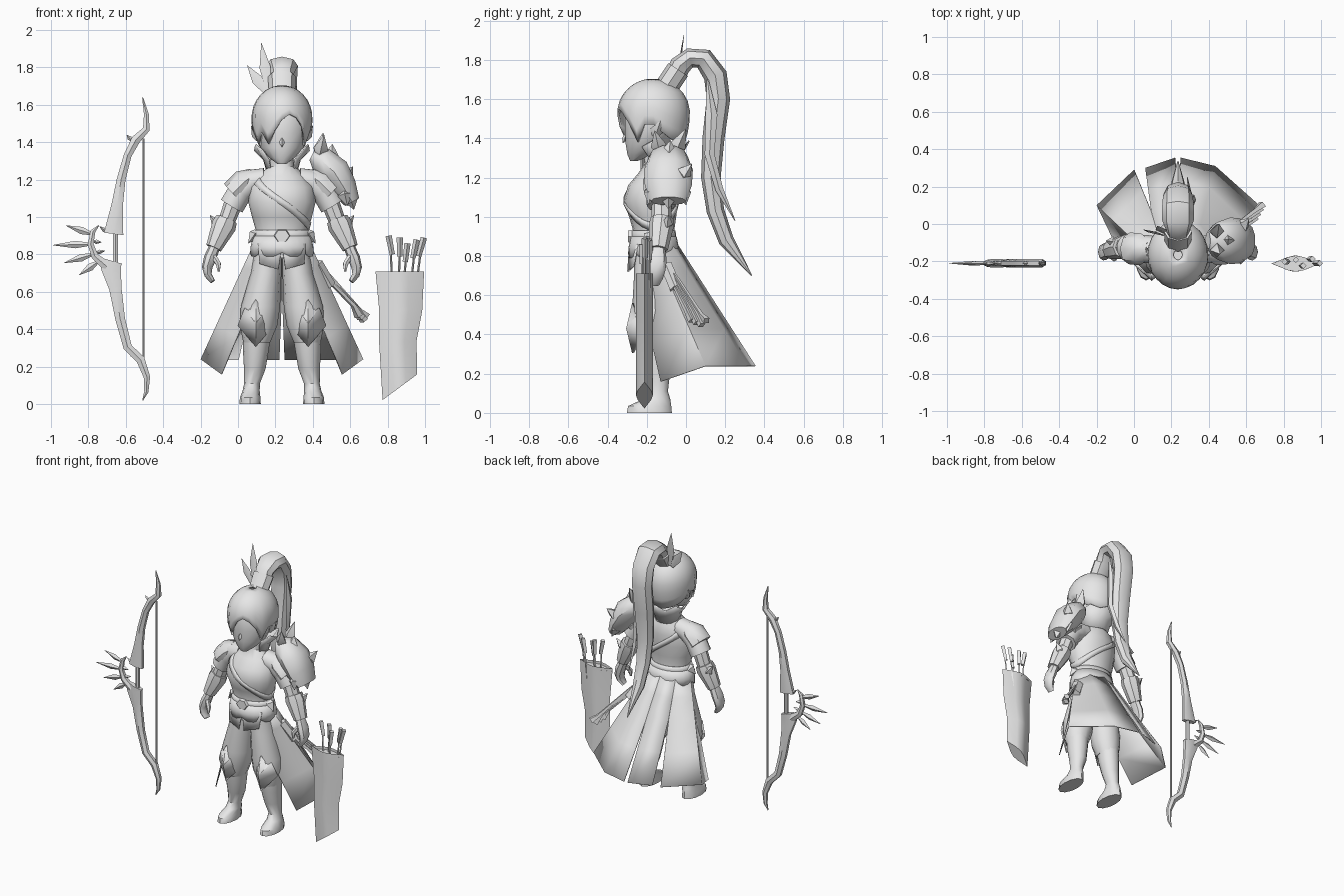
import bpy, bmesh, math
from mathutils import Vector

CX = 0.235  # centre line of the figure
grey = bpy.data.materials.new("plain_grey")
grey.diffuse_color = (0.8, 0.8, 0.8, 1)


def make(name, verts, faces, ox=0.0, mirror=False, thick=0.0):
    me = bpy.data.meshes.new(name)
    me.from_pydata([tuple(v) for v in verts], [], faces)
    bm = bmesh.new()
    bm.from_mesh(me)
    bmesh.ops.recalc_face_normals(bm, faces=bm.faces)
    bm.to_mesh(me)
    bm.free()
    me.materials.append(grey)
    ob = bpy.data.objects.new(name, me)
    ob.location.x = ox
    bpy.context.collection.objects.link(ob)
    if thick:
        ob.modifiers.new("thickness", 'SOLIDIFY').thickness = thick
    if mirror:
        ob.modifiers.new("mirror", 'MIRROR')
    return ob


def tube(name, pts, n=10, ref=(1, 0, 0), flat=False, ox=CX, mirror=False, caps=True):
    """Loft of ellipses (x, y, z, half size along ref, half size across)."""
    ref, verts, faces = Vector(ref), [], []
    c = [Vector(p[:3]) for p in pts]
    for i, p in enumerate(pts):
        t = Vector((0, 0, 1)) if flat else (c[min(i + 1, len(c) - 1)] - c[max(i - 1, 0)]).normalized()
        u = (ref - t * ref.dot(t)).normalized()
        v = t.cross(u)
        for k in range(n):
            a = math.tau * k / n
            verts.append(c[i] + u * p[3] * math.cos(a) + v * p[4] * math.sin(a))
    for i in range(len(pts) - 1):
        for k in range(n):
            j = (k + 1) % n
            faces.append((i * n + k, i * n + j, (i + 1) * n + j, (i + 1) * n + k))
    if caps:
        faces += [tuple(range(n)), tuple(range((len(pts) - 1) * n, len(pts) * n))]
    return make(name, verts, faces, ox, mirror)


def sheet(name, cols, closed=False, **kw):
    """Grid surface from equal-length columns of points."""
    m, n = len(cols[0]), len(cols)
    faces = [(i * m + r, i * m + r + 1, (i + 1) % n * m + r + 1, (i + 1) % n * m + r)
             for i in range(n if closed else n - 1) for r in range(m - 1)]
    return make(name, [p for c in cols for p in c], faces, CX, **kw)


def spike(name, a, b, r, ry=None, mid=0.35, ox=CX, n=4, mirror=False, ref=(0, 1, 0)):
    a, b = Vector(a), Vector(b)
    m, ry = a.lerp(b, mid), r if ry is None else ry
    return tube(name, [(*a, ry * .4, r * .4), (*m, ry, r), (*b, .001, .001)], n, ref, ox=ox, mirror=mirror)


# torso and neck: z, y centre, half width, half depth
TORSO = [(.78, -.165, .15, .115), (.85, -.165, .15, .115), (.93, -.165, .14, .105), (1.0, -.17, .16, .12),
         (1.08, -.18, .18, .14), (1.16, -.165, .17, .13), (1.22, -.145, .13, .10), (1.27, -.14, .07, .07),
         (1.34, -.16, .055, .055)]
tube("torso", [(0, y, z, a, b) for z, y, a, b in TORSO], 16, flat=True)


def on_torso(a, z, s=1.04):
    """Point just outside the torso; angle 0 faces front."""
    for p, q in zip(TORSO, TORSO[1:]):
        if z <= q[0]:
            break
    f = (z - p[0]) / (q[0] - p[0])
    y, rx, ry = [p[i] + (q[i] - p[i]) * f for i in (1, 2, 3)]
    return (s * rx * math.sin(a), y - s * ry * math.cos(a), z)


ring = [math.tau * k / 24 for k in range(24)]
sheet("chest_strap", [[on_torso(a, 1.08 - .13 * math.sin(a) + d) for d in (-.02, .02)] for a in ring], True, thick=.01)
sheet("belt", [[on_torso(a, z, 1.06) for z in (.885, .905, .93)] for a in ring], True, thick=.012)
sheet("coat_hem", [[on_torso(a, .9, 1.08), on_torso(a, .84, 1.12),
                    on_torso(a, .79 if k % 3 else .81, 1.13)] for k, a in enumerate(ring)], True, thick=.008)
tube("buckle", [(0, -.272, .9, .045, .04), (0, -.295, .9, .04, .034)], 6)
for s in (-1, 1):  # pointed front flaps
    make("front_flap", [(0, -.29, .86), (s * .13, -.25, .86), (s * .12, -.27, .75), (s * .02, -.30, .72)],
         [(0, 1, 2, 3)], CX, thick=.008)
    spike("waist_tab", (s * .13, -.17, .93), (s * .18, -.19, .86), .03, .04)

# long split coat skirt: top point, bottom point, slit offset
COLS = [((-.05, -.28, .82), (-.325, -.13, .16), 0), ((-.15, -.17, .86), (-.435, .10, .24), 0),
        ((-.10, -.08, .87), (-.21, .29, .24), -.025), None, ((-.10, -.08, .87), (-.21, .30, .24), .035),
        ((0, -.055, .88), (0, .355, .24), -.015), None, ((0, -.055, .88), (0, .355, .24), .015),
        ((.10, -.08, .87), (.20, .31, .24), 0), ((.15, -.17, .86), (.435, .10, .24), 0),
        ((.05, -.28, .82), (.325, -.13, .16), 0)]
panel = []
for col in COLS + [None]:
    if col is None:
        sheet("coat_skirt", panel, thick=.006)
        panel = []
        continue
    top, bot, off = Vector(col[0]), Vector(col[1]), col[2]
    panel.append([top.lerp(bot, t) + Vector((off * max(0, t - .4) / .6, 0, 0)) for t in (0, .2, .4, .7, 1)])

# legs
tube("trouser", [(.07, -.165, .86, .07, .10), (.085, -.165, .7, .082, .10), (.115, -.17, .52, .105, .105),
                 (.125, -.17, .42, .10, .10), (.135, -.165, .33, .072, .08)], 12, flat=True, mirror=True)
tube("boot", [(.135, -.16, .36, .075, .08), (.14, -.155, .28, .068, .075), (.145, -.145, .19, .058, .062),
              (.16, -.14, .11, .042, .048), (.165, -.15, .07, .046, .07), (.17, -.185, .035, .055, .11),
              (.17, -.187, 0, .057, .115)], 12, flat=True, mirror=True)
KNEE = [(0, .56), (.04, .50), (.06, .515), (.097, .42), (0, .305), (-.097, .42), (-.06, .515), (-.04, .50)]
make("knee_guard", [(.14, -.305, .43)] + [(.14 + x, -.275 + abs(x) * .6, z) for x, z in KNEE],
     [(0, i + 1, (i + 1) % 8 + 1) for i in range(8)], CX, True, .012)

# arms
tube("sleeve", [(.09, -.14, 1.20, .07, .065), (.16, -.135, 1.19, .075, .07), (.22, -.13, 1.14, .075, .07),
                (.268, -.125, 1.06, .075, .07)], 10, (0, 1, 0), mirror=True)
tube("shoulder_cap", [(.15, -.135, 1.225, .05, .04), (.2, -.135, 1.19, .085, .07), (.26, -.13, 1.13, .085, .07)],
     8, (0, 1, 0), mirror=True)
tube("forearm", [(.25, -.125, 1.10, .05, .05), (.295, -.125, .98, .05, .045), (.36, -.14, .83, .035, .033)],
     8, (0, 1, 0), mirror=True)
tube("cuff", [(.295, -.122, .99, .06, .058), (.31, -.125, .955, .063, .066), (.365, -.14, .835, .048, .043)],
     8, (0, 1, 0), mirror=True)
spike("elbow_point", (.33, -.1, .94), (.385, -.09, 1.01), .03, mirror=True)
tube("hand", [(.36, -.14, .84, .035, .03), (.385, -.145, .78, .047, .033), (.4, -.15, .73, .045, .028),
              (.395, -.155, .69, .038, .02), (.37, -.16, .655, .025, .014)], 8, (0, 1, 0), mirror=True)
tube("thumb", [(.365, -.165, .79, .016, .016), (.34, -.185, .75, .016, .016), (.338, -.19, .71, .007, .007)],
     6, (0, 1, 0), mirror=True)

# single large pauldron with pointed edges
tube("pauldron", [(.16, -.09, 1.33, .05, .03), (.21, -.09, 1.305, .10, .075), (.28, -.09, 1.24, .125, .09),
                  (.33, -.09, 1.16, .12, .075), (.375, -.09, 1.08, .09, .045)], 10, (0, 1, 0))
for a, b, r in [((.2, -.06, 1.32), (.22, .0, 1.45), .04), ((.2, -.13, 1.32), (.225, -.16, 1.44), .04),
                ((.26, -.09, 1.3), (.27, -.08, 1.39), .04), ((.33, -.03, 1.2), (.38, .03, 1.27), .04),
                ((.36, -.09, 1.12), (.385, -.09, 1.04), .04), ((.33, -.17, 1.15), (.35, -.19, 1.06), .04),
                ((.33, -.02, 1.15), (.36, .0, 1.06), .04)]:
    spike("pauldron_point", a, b, r)

# collar
sheet("collar", [[(r * math.sin(a), -.125 - r * math.cos(a) * .95, z) for r, z in
                  ((.075, 1.24), (.095, 1.31), (.145, 1.36 + .03 * (k % 2)))]
                 for k, a in enumerate(math.radians(45 + 27 * i) for i in range(11))], thick=.008)

# head
tube("head", [(0, -.265, 1.285, .025, .02), (0, -.235, 1.315, .065, .065), (0, -.2, 1.37, .115, .11),
              (0, -.18, 1.45, .14, .135), (0, -.172, 1.55, .145, .14), (0, -.17, 1.64, .09, .09)], 14, flat=True)
spike("nose", (0, -.30, 1.43), (0, -.322, 1.375), .014, mid=.6)
spike("ear", (.13, -.16, 1.41), (.165, -.13, 1.49), .02, .035, mirror=True)

# hair cap with pointed fringe; lower edge every 15 degrees from the front
EDGE = [1.52, 1.55, 1.53, 1.48, 1.38, 1.47, 1.47, 1.43, 1.40, 1.38, 1.37, 1.36,
        1.36, 1.36, 1.37, 1.38, 1.40, 1.43, 1.47, 1.45, 1.38, 1.46, 1.39, 1.46]
cols = []
for a, e in zip(ring, EDGE):
    col = []
    for i in range(9):
        z = 1.703 - (1.703 - e) * (i / 8) ** 1.6
        t = (z - 1.53) / (.175 if z > 1.53 else .30)
        r = math.sqrt(max(0, 1 - t * t))
        col.append((.163 * r * math.sin(a), -.165 - .185 * r * math.cos(a), z))
    cols.append(col)
sheet("hair_cap", cols, True, thick=.012)

# ponytail, its holder and loose locks
TAIL = [(-.07, 1.69, .055, .05), (-.03, 1.77, .065, .055), (.02, 1.81, .085, .05), (.09, 1.805, .085, .055),
        (.15, 1.72, .08, .06), (.165, 1.6, .075, .06), (.14, 1.4, .07, .056), (.127, 1.2, .06, .05),
        (.15, 1.03, .05, .045), (.205, .88, .04, .04), (.335, .70, .003, .003)]
tube("ponytail", [(0, *p) for p in TAIL], 8)
tube("hair_tie", [(0, -.10, 1.66, .07, .06), (0, -.04, 1.75, .075, .06)], 8)
tube("loose_lock", [(.075, .11, 1.7, .005, .005), (.085, .13, 1.52, .012, .03), (.08, .12, 1.32, .012, .025),
                    (.06, .17, 1.14, .012, .02), (.05, .25, .98, .002, .002)], 4)
for a, b in [((-.07, -.05, 1.67), (-.11, -.01, 1.93)), ((-.08, -.06, 1.66), (-.185, -.03, 1.81))]:
    spike("hair_feather", a, b, .03, .006, .5)

# arrows carried at the hip
for i in range(4):
    tube("hip_arrow", [(.20 + .012 * i, -.09 + .01 * i, .71, .008, .008),
                       (.38 + .012 * i, .0 + .025 * i, .53 - .01 * i, .014, .014),
                       (.41 + .014 * i, .03 + .025 * i, .47 - .012 * (i % 3), .024, .02)], 4)
tube("hip_holder", [(.18, -.10, .75, .04, .035), (.25, -.05, .63, .04, .035)], 6)
make("side_sash", [(.18, -.09, .70), (.20, -.04, .40), (.27, .0, .41)], [(0, 1, 2)], CX, thick=.006)

# bow: x, z, half width along each limb
BY = -.21


def limb(name, pts):
    tube(name, [(x, BY, z, min(.022, w), w) for x, z, w in pts], 6, (0, 1, 0), ox=0)


limb("bow_upper_limb", [(-.51, 1.64, .003), (-.49, 1.55, .015), (-.49, 1.47, .022), (-.545, 1.415, .028),
                        (-.59, 1.33, .024), (-.625, 1.2, .027), (-.645, 1.07, .035), (-.665, .91, .06)])
limb("bow_lower_limb", [(-.67, .765, .06), (-.68, .73, .062), (-.655, .615, .038), (-.63, .455, .03),
                        (-.59, .305, .027), (-.52, .235, .027), (-.487, .145, .02), (-.49, .065, .013),
                        (-.51, .02, .003)])
limb("bow_crescent", [(-.745, .955, .003), (-.775, .925, .015), (-.788, .855, .018), (-.765, .79, .022),
                      (-.70, .735, .03)])
limb("bow_grip", [(-.655, .94, .014), (-.655, .74, .014)])
limb("bow_string", [(-.505, 1.42, .007), (-.505, .24, .007)])
for (x, z), (u, w) in [((-.78, .91), (-.92, .955)), ((-.79, .855), (-.99, .85)), ((-.78, .80), (-.93, .755)),
                       ((-.75, .76), (-.85, .69)), ((-.775, .87), (-.73, .865)), ((-.76, .81), (-.71, .82)),
                       ((-.57, 1.41), (-.595, 1.44)), ((-.55, .25), (-.59, .285)), ((-.70, .92), (-.74, .95))]:
    big = u < -.8
    spike("bow_spike", (x, BY, z), (u, BY, w), .02 if big else .012, .012, .4, 0)

# quiver: lens-shaped section, slanted foot, open top
LENS = [(-1, 0), (-.35, -.8), (0, -1), (.35, -.8), (1, 0), (.35, .8), (0, 1), (-.35, .8)]
ROWS = [(.865, .71, .13, 0), (.87, .50, .115, 0), (.855, .33, .10, .01), (.865, .09, .092, .068)]
q = [(x + a * h, -.212 + b * .043, z + a * sl) for x, z, h, sl in ROWS for a, b in LENS]
qf = [(r * 8 + k, r * 8 + (k + 1) % 8, r * 8 + 8 + (k + 1) % 8, r * 8 + 8 + k) for r in range(3) for k in range(8)]
make("quiver", q, qf + [tuple(range(24, 32))])
make("quiver_inside", [(x, y, .69) for x, y, z in q[:8]], [tuple(range(8))])
for x, u, z in [(.84, .815, .90), (.865, .865, .89), (.885, .90, .86), (.92, .945, .88), (.945, .98, .89)]:
    y = -.205 + .02 * math.sin(x * 90)
    tube("arrow_shaft", [(x - .01, y, .5, .006, .006), (u, y, z - .05, .006, .006)], 4, ox=0)
    d = (u - x) * .4
    tube("arrow_fletching", [(u - d, y, z - .10, .014, .014), (u + d, y, z, .017, .017)], 4, ox=0)

# smooth shading with sharp edges kept
bpy.ops.object.select_all(action='SELECT')
bpy.context.view_layer.objects.active = bpy.context.selected_objects[0]
bpy.ops.object.shade_smooth_by_angle(angle=math.radians(40))
